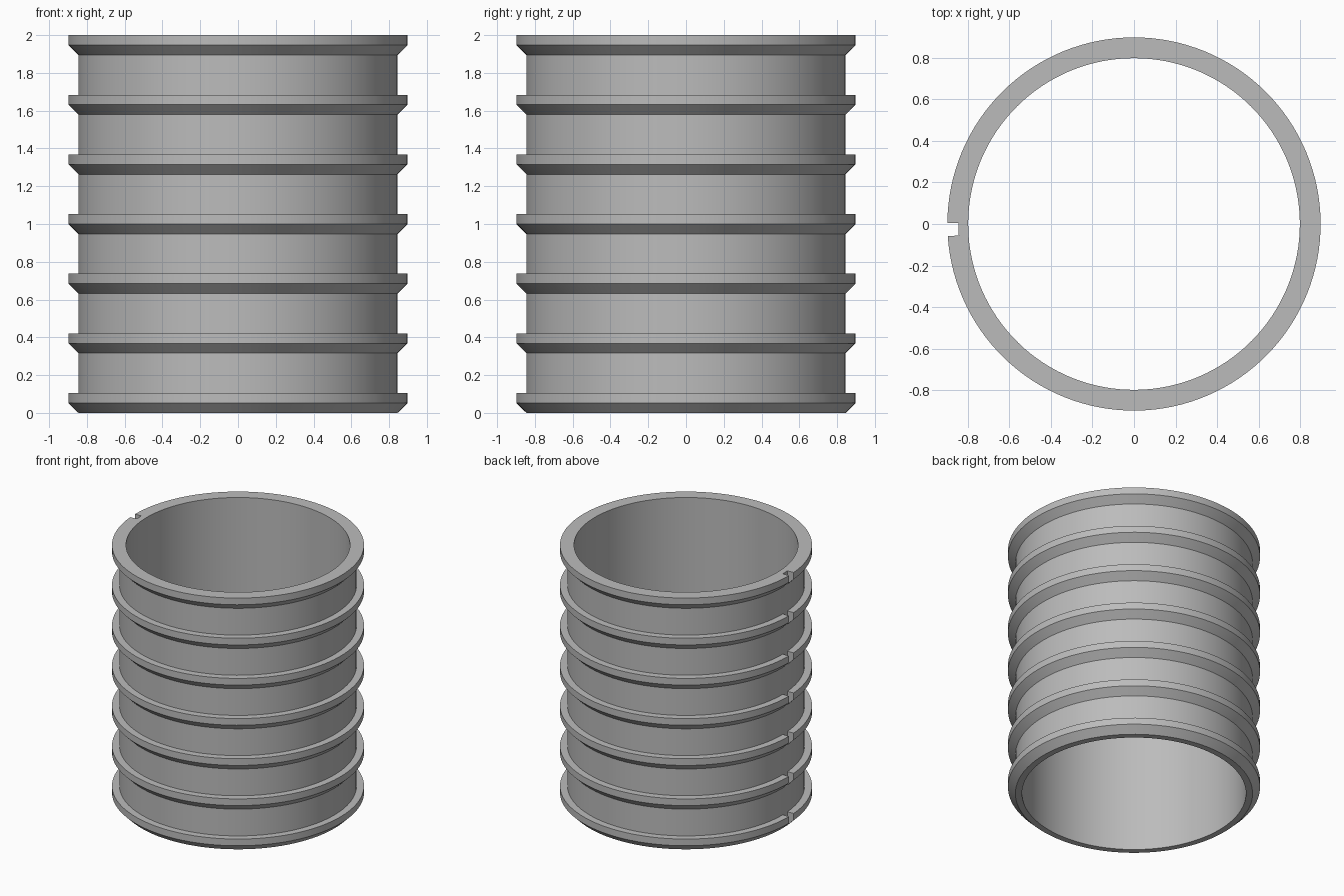
import bpy, bmesh, math

if "Cube" in bpy.data.objects:
    bpy.data.objects.remove(bpy.data.objects["Cube"])

R_BORE, R_WALL, R_RIB = 0.798, 0.845, 0.898
HEIGHT, RIBS, STEP = 2.0, 7, 0.0526          # STEP = chamfer height, half a rib
SEGMENTS = 128
SLOT_START, SLOT_END = math.radians(179.7), math.radians(183.75)

# Cross-section: bore bottom, four points per rib, bore top
profile = [(R_BORE, 0.0)]
pitch = (HEIGHT - 2 * STEP) / (RIBS - 1)
for i in range(RIBS):
    z = i * pitch
    profile += [(R_WALL, z), (R_RIB, z + STEP), (R_RIB, z + 2 * STEP), (R_WALL, z + 2 * STEP)]
profile.append((R_BORE, HEIGHT))
count = len(profile)

# Revolve, starting at one side of the slot and ending at the other
bm = bmesh.new()
sweep = 2 * math.pi - (SLOT_END - SLOT_START)
columns = []
for s in range(SEGMENTS):
    a = SLOT_END + sweep * s / (SEGMENTS - 1)
    columns.append([bm.verts.new((r * math.cos(a), r * math.sin(a), z)) for r, z in profile])
for c0, c1 in zip(columns, columns[1:]):
    for j in range(count):
        k = (j + 1) % count
        bm.faces.new((c0[j], c1[j], c1[k], c0[k]))

# Slot strip: bare wall where the ribs are interrupted, with rib end faces
end, start = columns[-1], columns[0]
plain = [j for j in range(count) if profile[j][0] < R_RIB - 0.001]
for n, j in enumerate(plain):
    k = plain[(n + 1) % len(plain)]
    bm.faces.new((end[j], start[j], start[k], end[k]))
for i in range(RIBS):
    j = 1 + 4 * i
    bm.faces.new(end[j:j + 4])
    bm.faces.new(start[j:j + 4][::-1])
bmesh.ops.recalc_face_normals(bm, faces=bm.faces)

mesh = bpy.data.meshes.new("ribbed_sleeve")
bm.to_mesh(mesh)
bm.free()
sleeve = bpy.data.objects.new("ribbed_sleeve", mesh)
bpy.context.collection.objects.link(sleeve)

# Plain grey finish
grey = bpy.data.materials.new("grey")
grey.diffuse_color = (0.5, 0.5, 0.5, 1.0)
grey.use_nodes = True
grey.node_tree.nodes["Principled BSDF"].inputs["Base Color"].default_value = grey.diffuse_color
mesh.materials.append(grey)

bpy.context.view_layer.objects.active = sleeve
sleeve.select_set(True)
bpy.ops.object.shade_smooth_by_angle(angle=math.radians(30))
